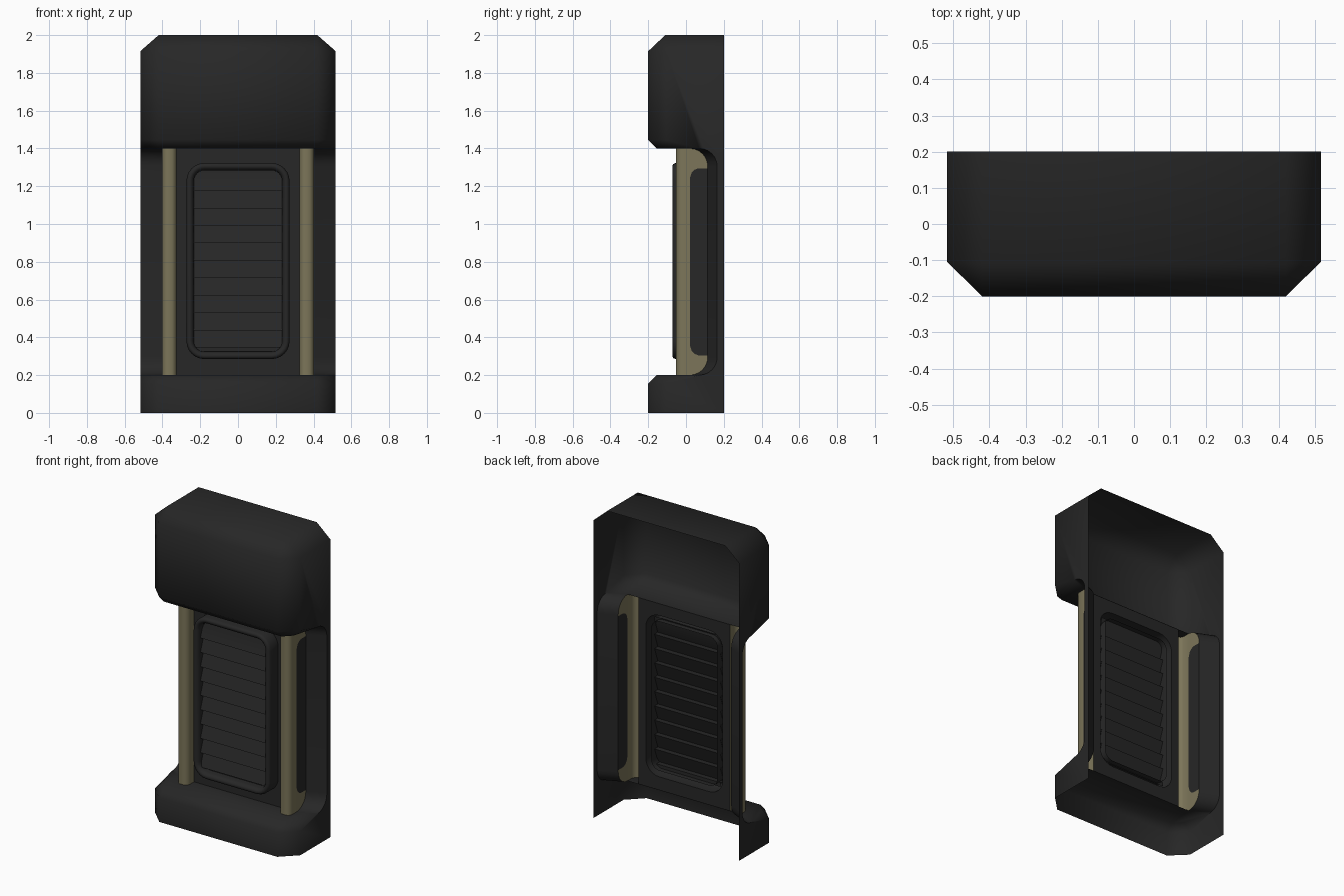
import bpy, bmesh, math

if "Cube" in bpy.data.objects:
    bpy.data.objects.remove(bpy.data.objects["Cube"])

def mat(name, c):
    m = bpy.data.materials.new(name)
    m.diffuse_color = (*c, 1)
    m.use_nodes = True
    m.node_tree.nodes["Principled BSDF"].inputs["Base Color"].default_value = m.diffuse_color
    return m

DARK = mat("charcoal", (0.02, 0.02, 0.02))
TAN = mat("olive tan", (0.2, 0.178, 0.1))

def make(name, bm, m, angle=35):
    bmesh.ops.remove_doubles(bm, verts=bm.verts, dist=1e-5)
    bmesh.ops.recalc_face_normals(bm, faces=bm.faces)
    me = bpy.data.meshes.new(name)
    bm.to_mesh(me)
    bm.free()
    me.materials.append(m)
    ob = bpy.data.objects.new(name, me)
    bpy.context.collection.objects.link(ob)
    bpy.ops.object.select_all(action='DESELECT')
    ob.select_set(True)
    bpy.context.view_layer.objects.active = ob
    bpy.ops.object.shade_smooth_by_angle(angle=math.radians(angle))
    return ob

def face(bm, pts):
    out = []
    for p in pts:
        if p not in out:
            out.append(p)
    if len(out) > 2:
        bm.faces.new([bm.verts.new(p) for p in out])

W, X = 0.517, 0.402   # half width, pillar outer side
P, IN = 0.018, 0.325  # panel depth and half width
# rounded corner of the side recesses, as (y, z) for the lower end
ARC = [(0.02 + 0.095 * math.sin(a), 0.295 - 0.095 * math.cos(a))
       for a in [math.radians(15 * i) for i in range(7)]]
BACK = 0.05           # the recess wall slants back by this much at the outer edge

# --- outer shell: head and base
bm = bmesh.new()
def wrap(r0, z0, r1, z1):
    # front and chamfer faces between two half sections (side front, front corner)
    for s in (1, -1):
        face(bm, [(s*r0[0][0], r0[0][1], z0), (s*r0[1][0], r0[1][1], z0),
                  (s*r1[1][0], r1[1][1], z1), (s*r1[0][0], r1[0][1], z1)])
    a, b = r0[1], r1[1]
    face(bm, [(a[0], a[1], z0), (-a[0], a[1], z0), (-b[0], b[1], z1), (b[0], b[1], z1)])

FULL = ((W, -0.105), (0.42, -0.2))
LIP = ((0.47, -0.105), (0.42, -0.155))
CAP = ((0.42, -0.11), (0.42, -0.11))
for flip, far in ((False, 0.0), (True, 1.915)):
    Z = (lambda z: 1.6 - z) if flip else (lambda z: z)
    wrap(FULL, far, FULL, Z(0.155))
    wrap(FULL, Z(0.155), LIP, Z(0.2))
    for s in (1, -1):
        # side wall ending in the concave fillet
        face(bm, [(s*W, 0.2, far), (s*W, -0.105, far), (s*W, -0.105, Z(0.155))]
             + [(s*W, y + BACK, Z(z)) for y, z in ARC] + [(s*W, 0.2, Z(0.295))])
        face(bm, [(s*W, -0.105, Z(0.155)), (s*0.47, -0.105, Z(0.2)), (s*W, 0.02 + BACK, Z(0.2))])
        # ledge beside the pillars
        face(bm, [(s*0.42, -0.155, Z(0.2)), (s*0.47, -0.105, Z(0.2)),
                  (s*W, 0.02 + BACK, Z(0.2)), (s*X, 0.02, Z(0.2))])
    face(bm, [(0.42, -0.155, Z(0.2)), (-0.42, -0.155, Z(0.2)), (-X, 0.02, Z(0.2)), (X, 0.02, Z(0.2))])
# chamfered top
wrap(FULL, 1.915, CAP, 2)
for s in (1, -1):
    face(bm, [(s*W, 0.2, 1.915), (s*W, -0.105, 1.915), (s*0.42, -0.11, 2), (s*0.42, 0.2, 2)])
    # rear part of the side wall beside the recess
    face(bm, [(s*W, 0.115 + BACK, 0.295), (s*W, 0.2, 0.295), (s*W, 0.2, 1.305), (s*W, 0.115 + BACK, 1.305)])
face(bm, [(0.42, 0.2, 2), (-0.42, 0.2, 2), (-0.42, -0.11, 2), (0.42, -0.11, 2)])
# slanted recess walls joining base and head
edge = ARC + [(y, 1.6 - z) for y, z in reversed(ARC)]
for s in (1, -1):
    for (y0, z0), (y1, z1) in zip(edge, edge[1:]):
        face(bm, [(s*X, y0, z0), (s*X, y1, z1), (s*W, y1 + BACK, z1), (s*W, y0 + BACK, z0)])
make("outer_shell", bm, DARK, 60)

# --- tan pillars with flange corners, dark slot plate in the flange
SLOT = [(0.115, 0.305), (0.065, 0.305), (0.045, 0.313), (0.03, 0.328), (0.02, 0.36)]
PROF = [(IN, P), (IN, -0.025), (IN + 0.008, -0.042), (IN + 0.023, -0.052),
        (X - 0.023, -0.052), (X - 0.008, -0.042), (X, -0.025), (X, 0.02)]
for s, side in ((1, "right"), (-1, "left")):
    bm = bmesh.new()
    for p, q in zip(PROF, PROF[1:]):
        face(bm, [(s*p[0], p[1], 0.2), (s*q[0], q[1], 0.2), (s*q[0], q[1], 1.4), (s*p[0], p[1], 1.4)])
    corner = ARC + SLOT
    face(bm, [(s*X, y, z) for y, z in corner])
    face(bm, [(s*X, y, 1.6 - z) for y, z in corner])
    make(side + "_pillar", bm, TAN, 50)
    bm = bmesh.new()
    face(bm, [(s*X, y, z) for y, z in SLOT + [(y, 1.6 - z) for y, z in reversed(SLOT)]])
    make(side + "_slot_plate", bm, DARK)

# --- rounded rectangle loop for the vent
def loop(inset, y):
    w, h, r = 0.273 - inset, 0.519 - inset, 0.095 - inset
    pts = []
    for k, (sx, sz) in enumerate([(1, 1), (-1, 1), (-1, -1), (1, -1)]):
        for i in range(7):
            a = math.radians(90 * k + 15 * i)
            pts.append((sx*(w - r) + r*math.cos(a), y, 0.804 + sz*(h - r) + r*math.sin(a)))
    return pts

# --- back panel with vent opening
bm = bmesh.new()
for pts in (loop(0, P), [(-IN, P, 0.2), (IN, P, 0.2), (IN, P, 1.4), (-IN, P, 1.4)]):
    vs = [bm.verts.new(p) for p in pts]
    for i in range(len(vs)):
        bm.edges.new((vs[i - 1], vs[i]))
bmesh.ops.triangle_fill(bm, use_beauty=True, edges=bm.edges[:])
make("centre_panel", bm, DARK)

# --- raised vent frame
bm = bmesh.new()
rings = [loop(i, y) for i, y in ((0, P), (0, -0.055), (0.005, -0.067), (0.014, -0.072),
                                 (0.025, -0.07), (0.035, -0.06), (0.039, -0.045), (0.039, P))]
for a, b in zip(rings, rings[1:]):
    for i in range(len(a)):
        face(bm, [a[i-1], a[i], b[i], b[i-1]])
make("vent_frame", bm, DARK, 50)

# --- louvre slats, leaning out towards the bottom, closed at both ends
bm = bmesh.new()
N, Z0, Z1, S = 10, 0.345, 1.267, 0.236
step = (Z1 - Z0) / N
FRONT, REAR = -0.048, -0.015
def strip(y0, z0, y1, z1):
    face(bm, [(-S, y0, z0), (-S, y1, z1), (S, y1, z1), (S, y0, z0)])
for i in range(N):
    z = Z0 + i * step
    strip(FRONT, z, REAR, z + step)
    strip(FRONT, z, REAR, z)
strip(REAR, 0.318, REAR, Z0)
strip(REAR, Z1, REAR, 1.29)
make("vent_slats", bm, DARK, 30)
